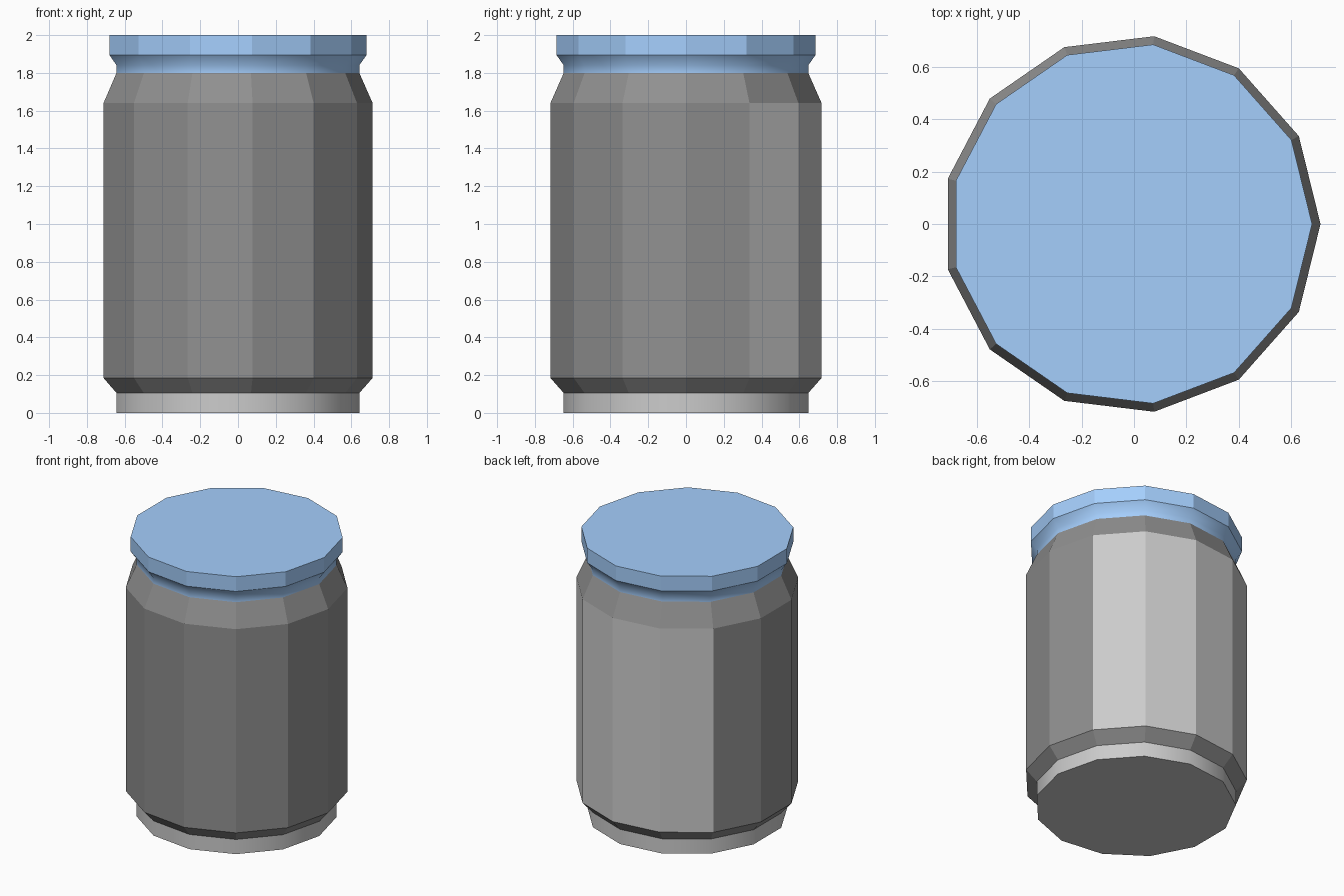
import bpy, bmesh
from math import cos, sin, tau

if "Cube" in bpy.data.objects:
    bpy.data.objects.remove(bpy.data.objects["Cube"])

SIDES = 13
X_OFF = -0.01


def mat(name, rgb):
    m = bpy.data.materials.new(name)
    m.diffuse_color = (*rgb, 1)
    m.use_nodes = True
    m.node_tree.nodes["Principled BSDF"].inputs["Base Color"].default_value = m.diffuse_color
    return m


def lathe(name, profile, mats=(), smooth=False, cap_bottom=False, cap_top=False):
    """Revolve (radius, z) points, listed bottom to top, into a faceted shell."""
    bm = bmesh.new()
    rings = [[bm.verts.new((X_OFF + r * cos(tau * i / SIDES), r * sin(tau * i / SIDES), z))
              for i in range(SIDES)] for r, z in profile]
    sides = []
    for low, high in zip(rings, rings[1:]):
        band = []
        for i in range(SIDES):
            j = (i + 1) % SIDES
            f = bm.faces.new((low[i], low[j], high[j], high[i]))
            f.smooth = smooth
            band.append(f)
        sides.append(band)
    if cap_bottom:
        bm.faces.new(rings[0][::-1])
    if cap_top:
        bm.faces.new(rings[-1])
    if len(mats) > 1:
        # bare strip at the back, between the ends of the wrapped colour
        for f in sides[1][1:5]:
            f.material_index = 1
    # caps stay crisp against smooth sides
    for e in bm.edges:
        if len({f.smooth for f in e.link_faces}) > 1:
            e.smooth = False
    me = bpy.data.meshes.new(name)
    bm.to_mesh(me)
    bm.free()
    for m in mats:
        me.materials.append(m)
    ob = bpy.data.objects.new(name, me)
    bpy.context.collection.objects.link(ob)
    return ob


dark = mat("dark_grey", (0.28, 0.28, 0.28))
light = mat("light_grey", (0.8, 0.8, 0.8))
blue = mat("blue", (0.375, 0.62, 0.98))

# base ring with closed underside
lathe("base", [(0.652, 0), (0.652, 0.105)], smooth=True, cap_bottom=True)

# body with sloped shoulders
lathe("body", [(0.652, 0.105), (0.723, 0.185), (0.723, 1.64), (0.652, 1.80)],
      mats=(dark, light))

# smooth neck flaring out to the lid
lathe("neck", [(0.652, 1.80), (0.652, 1.84), (0.691, 1.895)], mats=(blue,), smooth=True)

# flat-sided lid
lathe("lid", [(0.691, 1.895), (0.691, 2.0)], mats=(blue,), cap_top=True)
